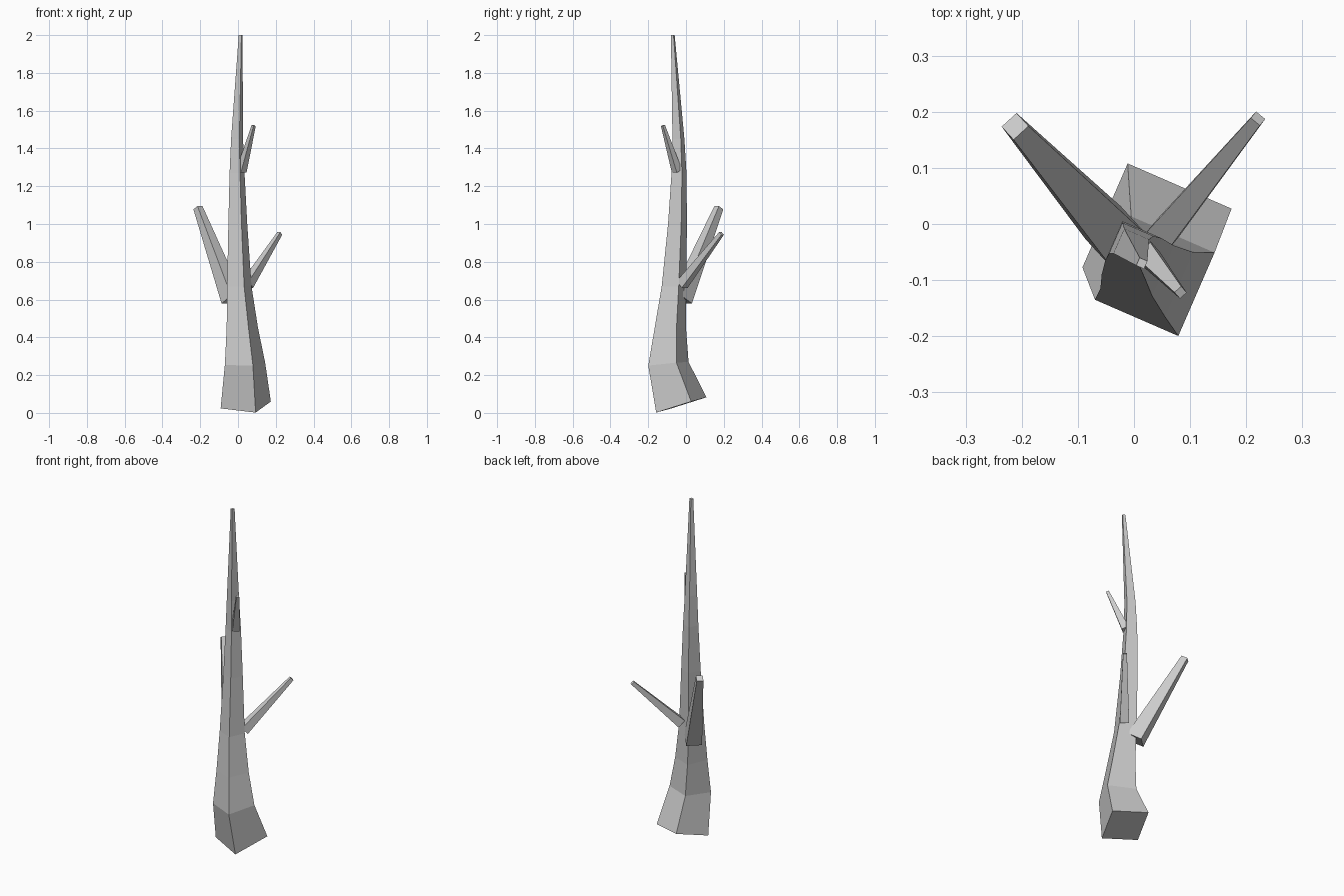
import bpy, bmesh, math
from mathutils import Vector

if "Cube" in bpy.data.objects:
    bpy.data.objects.remove(bpy.data.objects["Cube"])


def loft(name, rings):
    # Skin a list of four-cornered rings and cap both ends
    bm = bmesh.new()
    loops = [[bm.verts.new(p) for p in ring] for ring in rings]
    for a, b in zip(loops, loops[1:]):
        for i in range(4):
            j = (i + 1) % 4
            bm.faces.new((a[i], a[j], b[j], b[i]))
    bm.faces.new(loops[0][::-1])
    bm.faces.new(loops[-1])
    bmesh.ops.recalc_face_normals(bm, faces=bm.faces)
    mesh = bpy.data.meshes.new(name)
    bm.to_mesh(mesh)
    bm.free()
    obj = bpy.data.objects.new(name, mesh)
    bpy.context.collection.objects.link(obj)
    return obj


def square(center, u, v, h):
    c = Vector(center)
    return [c + h * (su * u + sv * v)
            for su, sv in ((-1, -1), (1, -1), (1, 1), (-1, 1))]


# Trunk: twisted square rings (x, y, z, half width, tilt along u, tilt along v)
turn = math.radians(-23.5)
trunk_rings = []
for x, y, z, h, tu, tv in [
    (0.041, -0.025, 0.042, 0.101, -0.11, 0.29),
    (0.037, -0.093, 0.260, 0.081, -0.02, 0.10),
    (0.023, -0.083, 0.450, 0.063, 0, 0),
    (0.007, -0.064, 0.670, 0.049, 0, 0),
    (-0.001, -0.045, 1.000, 0.038, 0, 0),
    (-0.005, -0.037, 1.270, 0.030, 0, 0),
    (-0.005, -0.040, 1.450, 0.024, 0, 0),
    (0.014, -0.070, 2.000, 0.0076, 0, 0),
]:
    u = Vector((math.cos(turn), math.sin(turn), tu))
    v = Vector((-math.sin(turn), math.cos(turn), tv))
    trunk_rings.append(square((x, y, z), u, v, h))
loft("trunk", trunk_rings)


# Branches: tapered square spikes set into the trunk
def branch(name, base, tip, h0, h1):
    axis = (Vector(tip) - Vector(base)).normalized()
    u = axis.cross(Vector((0, 0, 1))).normalized()
    v = u.cross(axis)
    loft(name, [square(base, u, v, h0), square(tip, u, v, h1)])


branch("left_branch", (-0.030, -0.025, 0.60), (-0.212, 0.174, 1.086), 0.043, 0.018)
branch("right_branch", (0.050, -0.020, 0.68), (0.221, 0.188, 0.950), 0.025, 0.0105)
branch("upper_branch", (0.018, -0.048, 1.28), (0.083, -0.122, 1.521), 0.020, 0.008)
